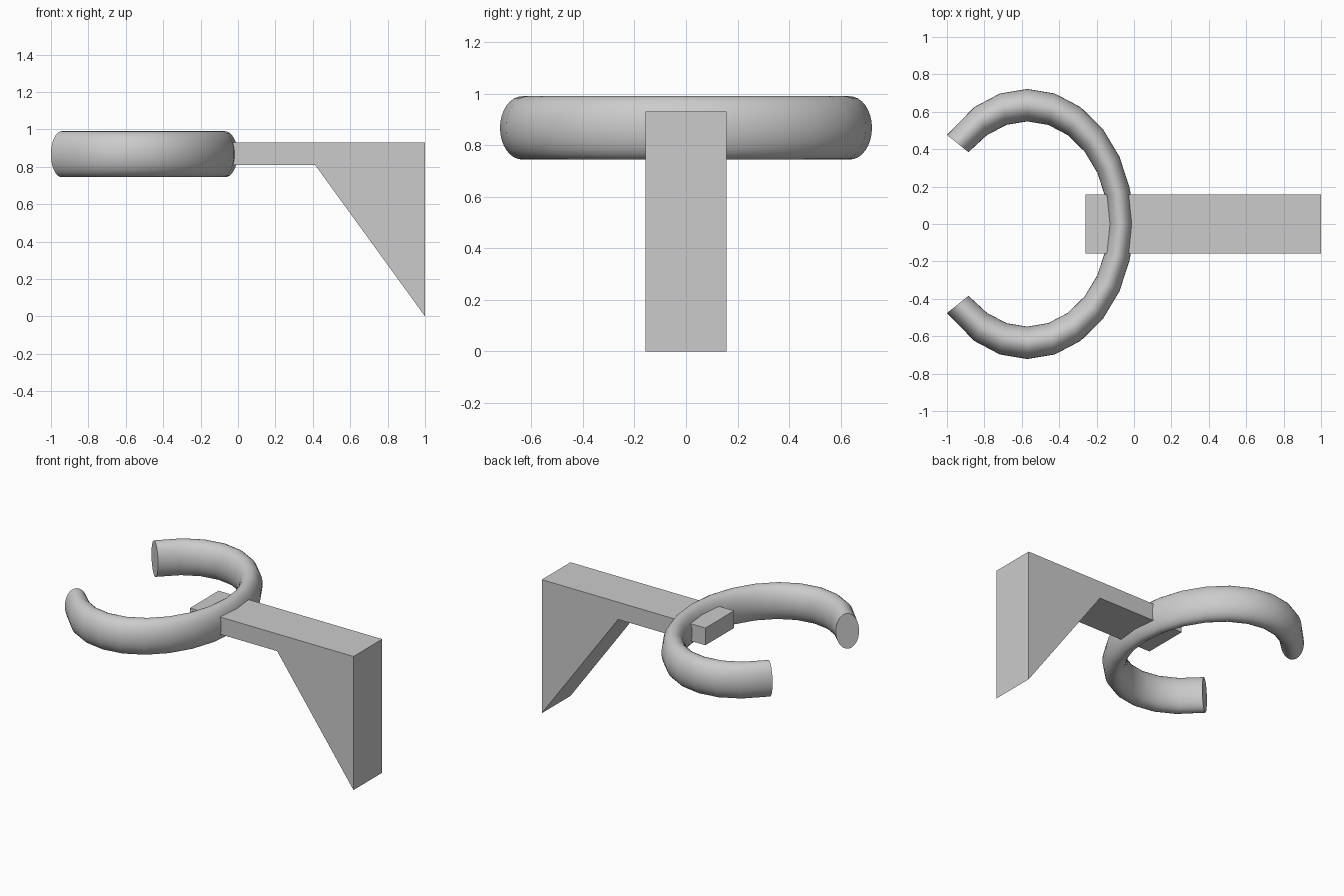
import bpy, bmesh
from math import sin, cos, pi, radians
from mathutils import Vector

cube = bpy.data.objects.get("Cube")
if cube:
    bpy.data.objects.remove(cube, do_unlink=True)

grey = bpy.data.materials.new("light grey")
grey.use_nodes = True
colour = (0.6, 0.6, 0.6, 1)
grey.diffuse_color = colour
grey.node_tree.nodes["Principled BSDF"].inputs["Base Color"].default_value = colour


def make_object(name, bm):
    bmesh.ops.recalc_face_normals(bm, faces=bm.faces)
    mesh = bpy.data.meshes.new(name)
    bm.to_mesh(mesh)
    bm.free()
    mesh.materials.append(grey)
    obj = bpy.data.objects.new(name, mesh)
    bpy.context.collection.objects.link(obj)
    return obj


# Wall bracket: side profile extruded across the width
half_width = 0.158
profile = [(-0.26, 0.81), (0.412, 0.81), (1, 0), (1, 0.93), (-0.26, 0.93)]
bm = bmesh.new()
side = bm.faces.new([bm.verts.new((x, -half_width, z)) for x, z in profile])
extruded = bmesh.ops.extrude_face_region(bm, geom=[side], use_keep_orig=True)
bmesh.ops.translate(bm, vec=(0, 2 * half_width, 0),
                    verts=[v for v in extruded["geom"] if isinstance(v, bmesh.types.BMVert)])
make_object("wall_bracket", bm)

# Open holder ring: flattened tube swept round an oval, with slanted ends
centre = Vector((-0.57, 0, 0.867))
tube_height = 0.123
tube_sides = 32
sections = []
for step in range(-8, 9):
    a = radians(15 * step)
    direction = Vector((0.568 * cos(a), 0.722 * sin(a), 0))
    sections.append((centre + direction * 0.88, direction * 0.12))
for sign, place in ((-1, 0), (1, len(sections))):
    sections.insert(place if sign < 0 else len(sections),
                    (Vector((-0.9425, sign * 0.43, 0.867)), Vector((-0.0575, sign * 0.046, 0))))

bm = bmesh.new()
loops = []
for middle, across in sections:
    angles = [2 * pi * k / tube_sides for k in range(tube_sides)]
    loops.append([bm.verts.new(middle + across * cos(t) + Vector((0, 0, tube_height * sin(t))))
                  for t in angles])
for first, second in zip(loops, loops[1:]):
    for k in range(tube_sides):
        n = (k + 1) % tube_sides
        bm.faces.new((first[k], first[n], second[n], second[k]))
bm.faces.new(loops[0])
bm.faces.new(loops[-1])
ring = make_object("holder_ring", bm)

# Smooth tube with crisp cut ends
bpy.ops.object.select_all(action="DESELECT")
ring.select_set(True)
bpy.context.view_layer.objects.active = ring
bpy.ops.object.shade_smooth_by_angle(angle=radians(40))
